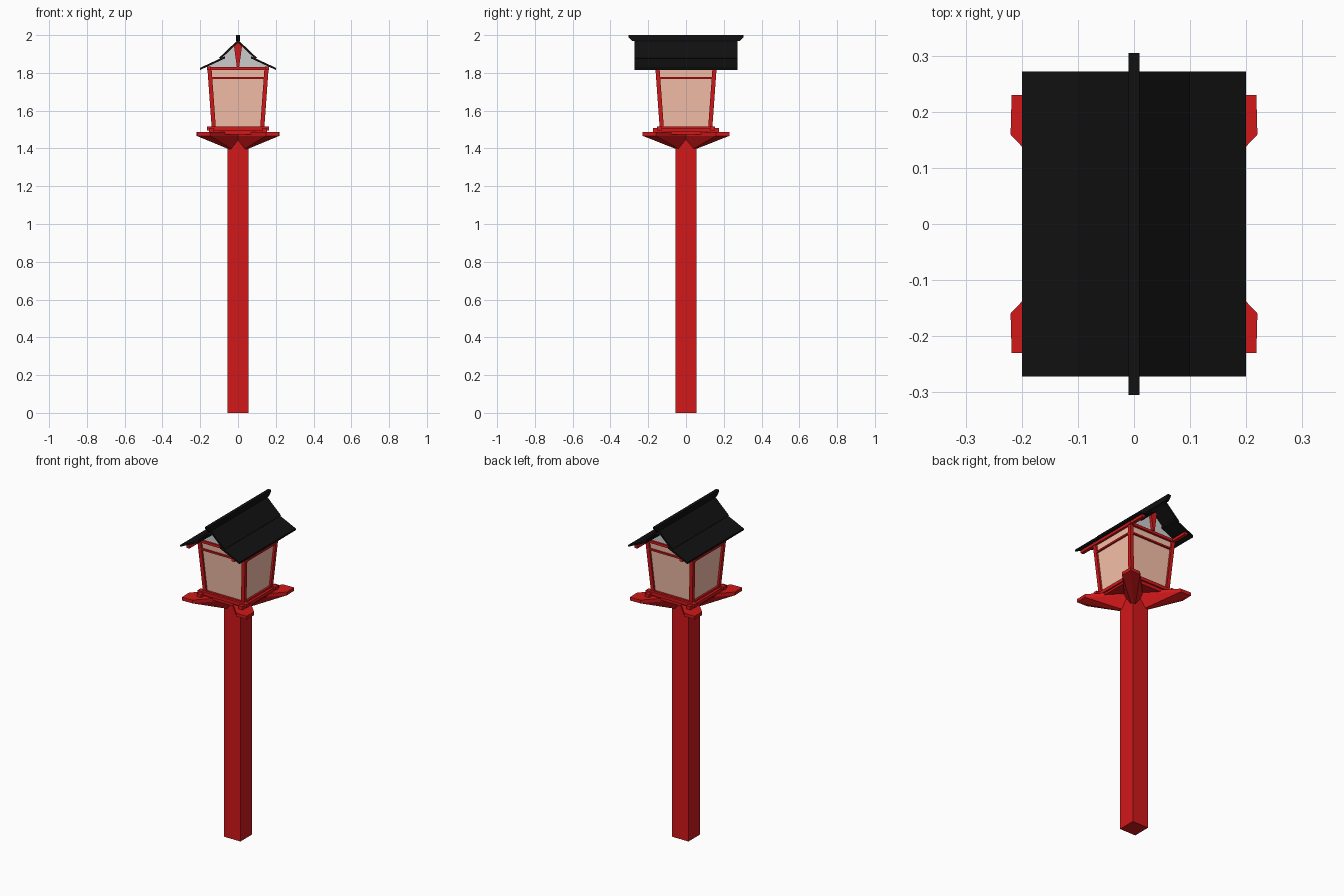
import bpy, bmesh, math
from mathutils import Vector

if "Cube" in bpy.data.objects:
    bpy.data.objects.remove(bpy.data.objects["Cube"])


def material(name, rgb):
    m = bpy.data.materials.new(name)
    m.diffuse_color = (*rgb, 1)
    m.use_nodes = True
    m.node_tree.nodes["Principled BSDF"].inputs["Base Color"].default_value = m.diffuse_color
    return m


RED = material("red_lacquer", (0.64, 0.009, 0.01))
BLACK = material("black_roofing", (0.0055, 0.0055, 0.0055))
PAPER = material("warm_paper", (0.93, 0.53, 0.40))


def finish(name, bm, mat):
    bmesh.ops.recalc_face_normals(bm, faces=bm.faces)
    me = bpy.data.meshes.new(name)
    bm.to_mesh(me)
    bm.free()
    ob = bpy.data.objects.new(name, me)
    bpy.context.collection.objects.link(ob)
    if mat:
        me.materials.append(mat)
    return ob


def hull(name, pts, mat):
    """Convex solid around a few points."""
    bm = bmesh.new()
    for p in pts:
        bm.verts.new(p)
    bmesh.ops.convex_hull(bm, input=bm.verts)
    bmesh.ops.dissolve_limit(bm, angle_limit=0.01, verts=bm.verts, edges=bm.edges)
    return finish(name, bm, mat)


def box(name, x, y, z, mat):
    """Box from three (low, high) ranges."""
    return hull(name, [(a, b, c) for a in x for b in y for c in z], mat)


def prism(name, profile, y0, y1, mat):
    """Extrude an xz profile along y."""
    bm = bmesh.new()
    f = bm.faces.new([bm.verts.new((x, y0, z)) for x, z in profile])
    r = bmesh.ops.extrude_face_region(bm, geom=[f])
    vs = [v for v in r["geom"] if isinstance(v, bmesh.types.BMVert)]
    bmesh.ops.translate(bm, vec=(0, y1 - y0, 0), verts=vs)
    return finish(name, bm, mat)


def around(c, h):
    return (c - h, c + h)


# Main post
box("post", (-.055, .055), (-.055, .055), (0, 1.46), RED)

# Four diagonal bracket arms with keeled undersides
for i, (sx, sy) in enumerate([(1, 1), (-1, 1), (-1, -1), (1, -1)]):
    d = Vector((.218 * sx, .23 * sy, 0)).normalized()
    u = Vector((-d.y, d.x, 0))

    def at(a, b, z):
        return d * a + u * b + Vector((0, 0, z))
    outline = [(0, -.05), (.267, -.05), (.317, 0), (.267, .05), (0, .05)]
    hull(f"arm_plate_{i}", [at(a, b, z) for a, b in outline for z in (1.467, 1.487)], RED)
    hull(f"arm_support_{i}", [at(a, b, 1.467) for a, b in outline]
         + [at(0, 0, 1.376), at(.28, 0, 1.462)], RED)

# Base tray and its crossed sill beams
box("base_tray", (-.145, .145), (-.145, .145), (1.475, 1.505), RED)
for s, n in ((-1, "a"), (1, "b")):
    box(f"sill_front_back_{n}", (-.165, .165), around(s * .14, .014), (1.495, 1.515), RED)
    box(f"sill_side_{n}", around(s * .14, .014), (-.175, .175), (1.487, 1.507), RED)

# Lamp body, flaring towards the top
Z0, Z1 = 1.505, 1.825


def half(z):
    return .139 + .023 * (z - Z0) / (Z1 - Z0)


hull("paper_shade", [(a * (half(z) - .012), b * (half(z) - .012), z)
                     for a in (-1, 1) for b in (-1, 1) for z in (Z0, Z1)], PAPER)
for sx in (-1, 1):
    for sy in (-1, 1):
        hull(f"corner_post_{sx}_{sy}", [(sx * (half(z) - p), sy * (half(z) - q), z)
             for z in (Z0, Z1) for p in (0, .022) for q in (0, .022)], RED)

# Rails: bottom foot, cross bar, top plate and long eave purlins
for s, n in ((-1, "a"), (1, "b")):
    for part, zc, h, t in (("foot_rail", 1.511, .006, .009), ("cross_bar", 1.772, .005, .007)):
        w = half(zc)
        box(f"{part}_y_{n}", (-w, w), around(s * (w - .009), t), around(zc, h), RED)
        box(f"{part}_x_{n}", around(s * (w - .009), t), (-w, w), around(zc, h), RED)
    box(f"top_rail_{n}", (-.165, .165), around(s * .152, .011), (1.816, 1.832), RED)
    box(f"eave_purlin_{n}", around(s * .153, .01), (-.265, .265), (1.817, 1.834), RED)

# Gable walls with tapered pendants
gable = [(-.17, 1.83), (.17, 1.83), (.09, 1.868), (.085, 1.884), (0, 1.965),
         (-.085, 1.884), (-.09, 1.868)]
pendant = [(-.006, 1.83), (.006, 1.83), (.021, 1.94), (0, 1.962), (-.021, 1.94)]
for s, n in ((-1, "front"), (1, "back")):
    prism(f"gable_wall_{n}", gable, s * .145, s * .155, None)
    prism(f"gable_pendant_{n}", pendant, s * .15, s * .172, RED)

# Two-tier roof and ridge cap
lower = [(.2, 1.816), (.2, 1.827), (.07, 1.887), (.07, 1.876)]
upper = [(0, 1.96), (.093, 1.872), (.1, 1.88), (0, 1.975)]
for s, n in ((-1, "left"), (1, "right")):
    prism(f"lower_roof_{n}", [(s * x, z) for x, z in lower], -.272, .272, BLACK)
    prism(f"upper_roof_{n}", [(s * x, z) for x, z in upper], -.272, .272, BLACK)
hull("ridge_cap", [(x, s * y, z) for x in (-.01, .01) for s in (-1, 1)
                   for y, z in ((.285, 1.968), (.288, 1.98), (.305, 1.99), (.305, 2.0))], BLACK)
